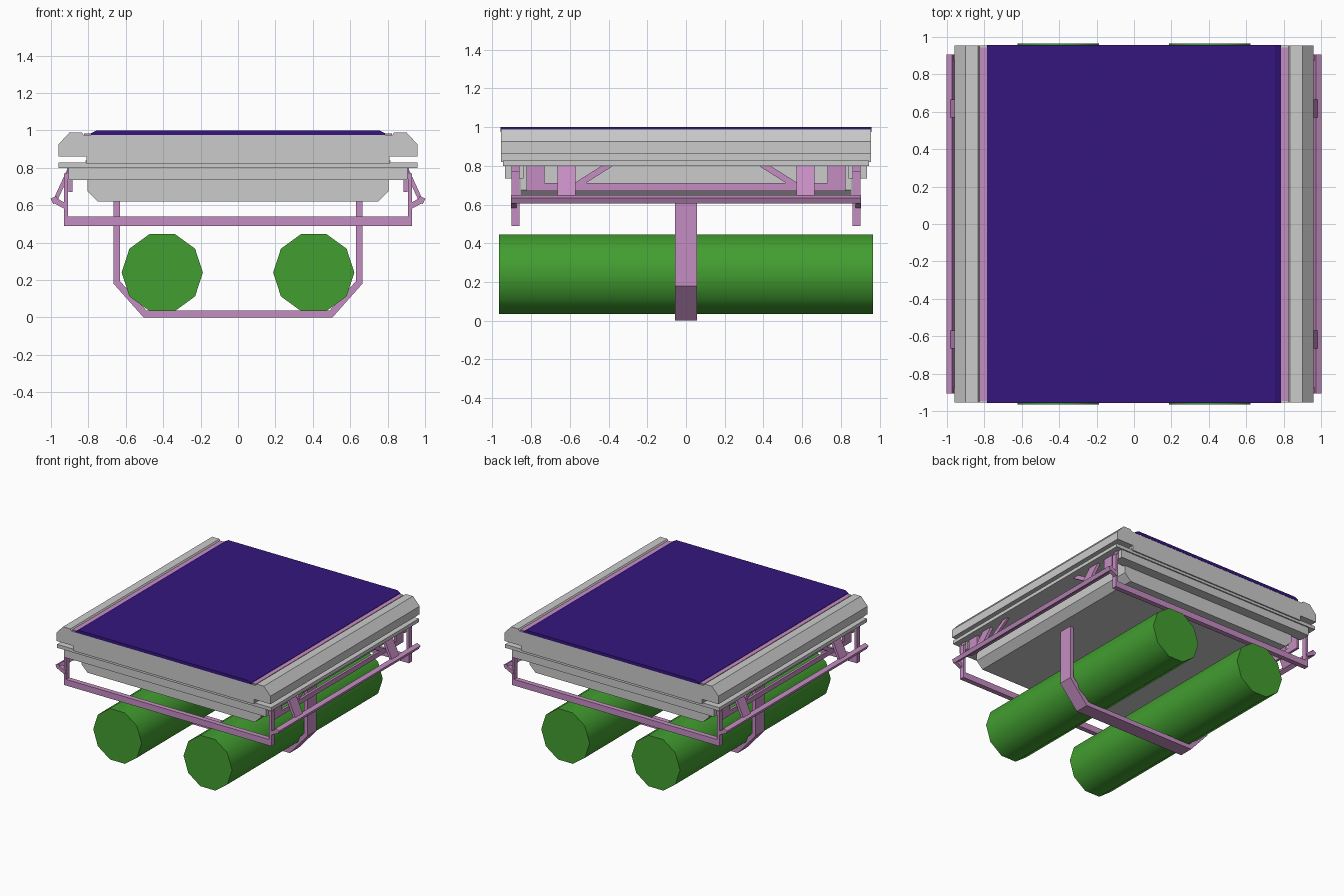
import bpy, bmesh, math
from mathutils import Vector, Matrix

if "Cube" in bpy.data.objects:
    bpy.data.objects.remove(bpy.data.objects["Cube"])


def material(name, rgb):
    m = bpy.data.materials.new(name)
    m.diffuse_color = (*rgb, 1)
    m.use_nodes = True
    m.node_tree.nodes["Principled BSDF"].inputs["Base Color"].default_value = m.diffuse_color
    return m


PINK = material("pink_frame", (0.56, 0.27, 0.54))
BLUE = material("blue_deck", (0.035, 0.008, 0.21))
GREEN = material("green_tank", (0.055, 0.34, 0.03))


def finish(name, bm, mat=None):
    bmesh.ops.recalc_face_normals(bm, faces=bm.faces[:])
    me = bpy.data.meshes.new(name)
    bm.to_mesh(me)
    bm.free()
    ob = bpy.data.objects.new(name, me)
    bpy.context.collection.objects.link(ob)
    if mat:
        me.materials.append(mat)
    return ob


def extrude_y(name, pts, y0, y1, mat=None):
    """Extrude an x-z outline along y."""
    bm = bmesh.new()
    face = bm.faces.new([bm.verts.new((x, y0, z)) for x, z in pts])
    new = bmesh.ops.extrude_face_region(bm, geom=[face])["geom"]
    bmesh.ops.translate(bm, vec=(0, y1 - y0, 0),
                        verts=[g for g in new if isinstance(g, bmesh.types.BMVert)])
    return finish(name, bm, mat)


def sym(half):
    """Complete a right-half outline with its mirror image."""
    return half + [(-x, z) for x, z in reversed(half)]


def box(name, x, y, z, mat=None):
    return extrude_y(name, [(x[0], z[0]), (x[1], z[0]), (x[1], z[1]), (x[0], z[1])],
                     y[0], y[1], mat)


def bar(name, a, b, side, width, thick, mat=PINK):
    """Flat bar from a to b; width is measured along the side direction."""
    a, b = Vector(a), Vector(b)
    d = (b - a).normalized()
    s = Vector(side)
    s = (s - d * s.dot(d)).normalized()
    n = d.cross(s)
    bm = bmesh.new()
    bmesh.ops.create_cube(bm, size=1)
    rot = Matrix((s, n, d)).transposed().to_4x4()
    size = Matrix.Diagonal((width, thick, (b - a).length, 1))
    bmesh.ops.transform(bm, matrix=Matrix.Translation((a + b) / 2) @ rot @ size, verts=bm.verts[:])
    return finish(name, bm, mat)


# Grey platform: bevelled upper body with a shallow groove for each trim strip
extrude_y("platform_body", sym([
    (0.81, 0.82), (0.81, 0.86), (0.96, 0.86), (0.96, 0.925), (0.90, 0.99),
    (0.835, 0.99), (0.825, 0.975), (0.785, 0.975), (0.775, 0.985)]), -0.955, 0.955)
# Side lip below the slot
extrude_y("lower_lip", sym([
    (0.96, 0.80), (0.96, 0.828), (0.815, 0.828), (0.815, 0.84)]), -0.945, 0.945)
# Belly tub with chamfered sides
extrude_y("belly_tub", sym([
    (0.75, 0.62), (0.805, 0.675), (0.805, 0.81)]), -0.855, 0.855)

# Deck panel
extrude_y("deck_panel", sym([
    (0.785, 0.975), (0.785, 0.985), (0.755, 1.0)]), -0.957, 0.957, BLUE)

# Hoop under the belly
hoop_outer = [(0.505, 0.0), (0.665, 0.18), (0.665, 0.63)]
hoop_inner = [(0.632, 0.63), (0.632, 0.195), (0.49, 0.037)]
extrude_y("support_hoop", sym(hoop_outer + hoop_inner), -0.058, 0.058, PINK)

# Ends: grey cross beams and pink cross bars
for end, s in (("front", -1), ("back", 1)):
    box(end + "_cross_beam", (-0.905, 0.905), sorted((s * 0.84, s * 0.935)), (0.735, 0.82))
    box(end + "_cross_bar", (-0.93, 0.93), sorted((s * 0.86, s * 0.90)), (0.49, 0.54), PINK)

for side, m in (("left", -1), ("right", 1)):
    # Ten-sided tank with smooth sides and flat caps
    bm = bmesh.new()
    bmesh.ops.create_cone(bm, cap_ends=True, segments=10, radius1=0.217, radius2=0.217, depth=1.93)
    turn = Matrix.Rotation(math.pi / 2, 4, 'X') @ Matrix.Rotation(math.pi / 2, 4, 'Z')
    ang = min(abs(v.co.x) for v in bm.verts)
    if ang > 0.01:
        turn = Matrix.Rotation(math.pi / 2, 4, 'X')
    else:
        turn = Matrix.Rotation(math.pi / 2, 4, 'X') @ Matrix.Rotation(math.pi / 2, 4, 'Z')
    bmesh.ops.transform(bm, matrix=Matrix.Translation((m * 0.405, 0, 0.24)) @ turn, verts=bm.verts[:])
    for f in bm.faces:
        f.smooth = len(f.verts) == 4
    for e in bm.edges:
        e.smooth = all(len(f.verts) == 4 for f in e.link_faces)
    finish(side + "_tank", bm, GREEN)

    # Trim strip beside the deck
    box(side + "_trim_strip", sorted((m * 0.787, m * 0.823)), (-0.945, 0.945), (0.97, 0.983), PINK)

    # Tilted outer rail and inner rail
    tilt = (m * 0.44, 0, 0.9)
    bar(side + "_outer_rail", (m * 0.98, -0.905, 0.628), (m * 0.98, 0.905, 0.628), (m, 0, -0.5), 0.034, 0.032)
    box(side + "_inner_rail", sorted((m * 0.885, m * 0.905)), (-0.825, 0.825), (0.67, 0.71), PINK)

    for end, s in (("front", -1), ("back", 1)):
        tag = f"{side}_{end}_"
        # Corner post and the short tie to the outer rail
        box(tag + "post", sorted((m * 0.91, m * 0.93)), sorted((s * 0.86, s * 0.90)), (0.49, 0.77), PINK)
        box(tag + "post_head", sorted((m * 0.885, m * 0.915)), sorted((s * 0.86, s * 0.90)), (0.74, 0.80), PINK)
        bar(tag + "tie", (m * 0.985, s * 0.89, 0.628), (m * 0.917, s * 0.89, 0.592), (0, 1, 0), 0.03, 0.03)
        # Hanger, sloped strut and diagonal brace
        box(tag + "hanger", sorted((m * 0.885, m * 0.905)), sorted((s * 0.73, s * 0.825)), (0.67, 0.81), PINK)
        bar(tag + "strut", (m * 0.975, s * 0.617, 0.63), (m * 0.895, s * 0.617, 0.805), (0, 1, 0), 0.095, 0.022)
        bar(tag + "brace", (m * 0.895, s * 0.58, 0.69), (m * 0.895, s * 0.39, 0.81), (0, 0, 1), 0.032, 0.02)
